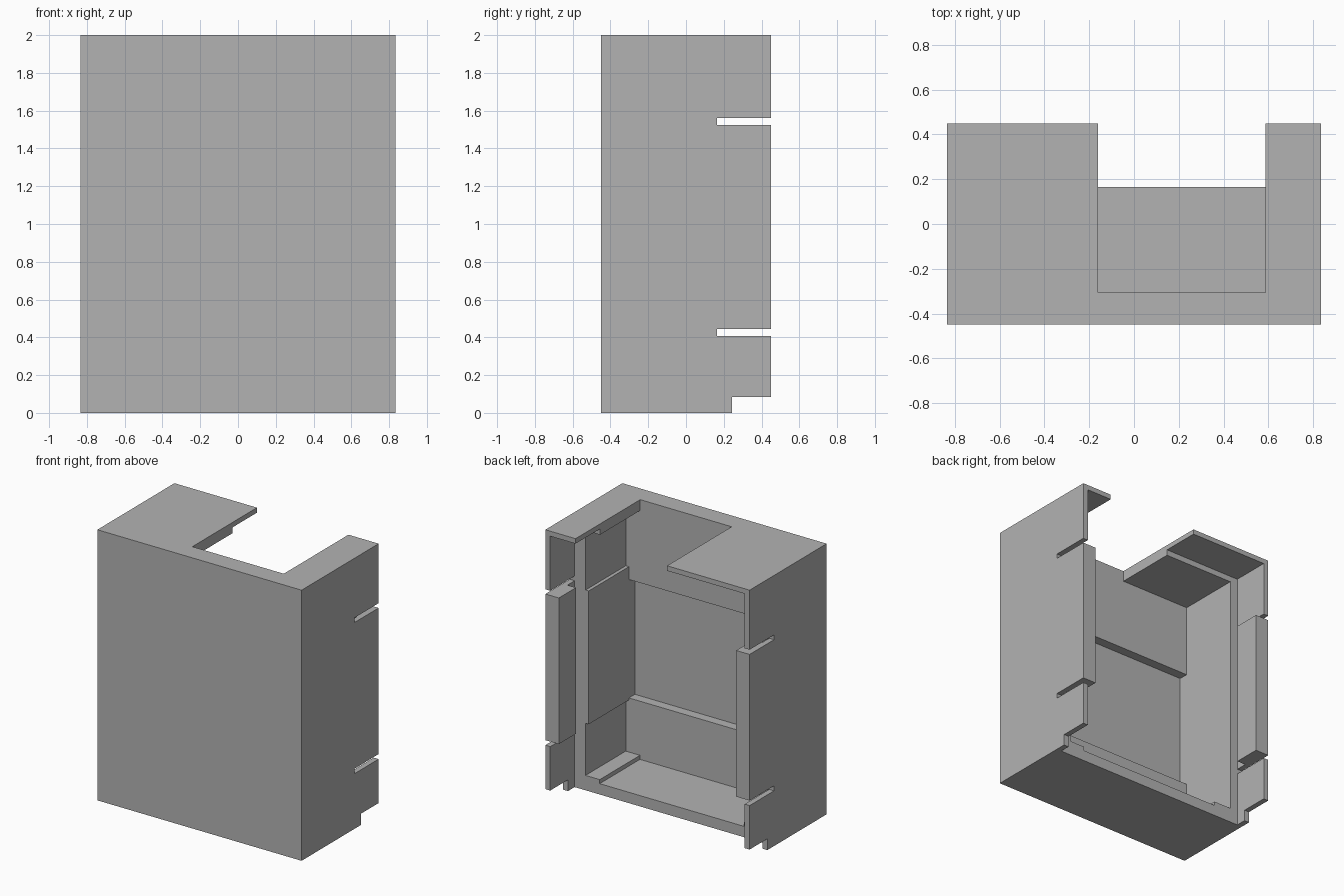
import bpy
import bmesh
from mathutils import Vector

cube = bpy.data.objects.get("Cube")
if cube:
    bpy.data.objects.remove(cube, do_unlink=True)

grey = bpy.data.materials.new("plain_grey")
grey.use_nodes = True
grey.diffuse_color = (0.45, 0.45, 0.45, 1)
grey.node_tree.nodes["Principled BSDF"].inputs["Base Color"].default_value = grey.diffuse_color


def box(name, xs, ys, zs):
    """Box between the given x, y and z limits."""
    low, high = (Vector(corner) for corner in zip(xs, ys, zs))
    bm = bmesh.new()
    bmesh.ops.create_cube(bm, size=1)
    for v in bm.verts:
        v.co = (low + high) / 2 + v.co * (high - low)
    mesh = bpy.data.meshes.new(name)
    bm.to_mesh(mesh)
    bm.free()
    mesh.materials.append(grey)
    obj = bpy.data.objects.new(name, mesh)
    bpy.context.collection.objects.link(obj)
    return obj


def cut(target, xs, ys, zs):
    """Remove a box-shaped volume from the target."""
    cutter = box("cutter", xs, ys, zs)
    cutter.hide_render = True
    mod = target.modifiers.new("cut", 'BOOLEAN')
    mod.operation = 'DIFFERENCE'
    mod.solver = 'EXACT'
    mod.object = cutter
    bpy.context.view_layer.objects.active = target
    bpy.ops.object.modifier_apply(modifier=mod.name)
    bpy.data.objects.remove(cutter, do_unlink=True)


W, D, H = 0.835, 0.45, 2.0      # half width, half depth, height
INNER_W = 0.795                 # inside of the thin side walls
FRAME_Y, FRONT_Y = 0.165, -0.305
SLOTS = ((0.408, 0.445), (1.525, 1.56))
BACK = 1.0                      # cutters run out past the open back

# Housing: thick front part, thin skirt behind it
housing = box("housing", (-W, W), (-D, D), (0, H))
cut(housing, (-INNER_W, INNER_W), (FRAME_Y, BACK), (-0.1, 1.963))
cut(housing, (-0.732, 0.706), (FRONT_Y, BACK), (0.11, 1.92))

# Recesses in the floor and the inside of the front wall
cut(housing, (-0.59, 0.59), (FRONT_Y, BACK), (0.08, 1.5))
cut(housing, (-0.732, 0.68), (-0.375, BACK), (0.51, 1.385))

# Opening in the top and step under the skirt
cut(housing, (-0.16, 0.588), (FRONT_Y, BACK), (1.8, 2.1))
cut(housing, (-1, 1), (0.243, BACK), (-0.1, 0.083))

# Slots through both side walls
for slot in SLOTS:
    cut(housing, (-1, 1), (FRAME_Y, BACK), slot)

# Raised panel on the inside of the left wall
box("inner_side_panel", (0.68, 0.706), (FRONT_Y, FRAME_Y), (0.495, 1.48))

# Guide blocks on the skirt between the slots
for side, xs in (("left", (0.725, INNER_W)), ("right", (-INNER_W, -0.725))):
    box(side + "_guide_block", xs, (0.25, D), (SLOTS[0][1], SLOTS[1][0]))
